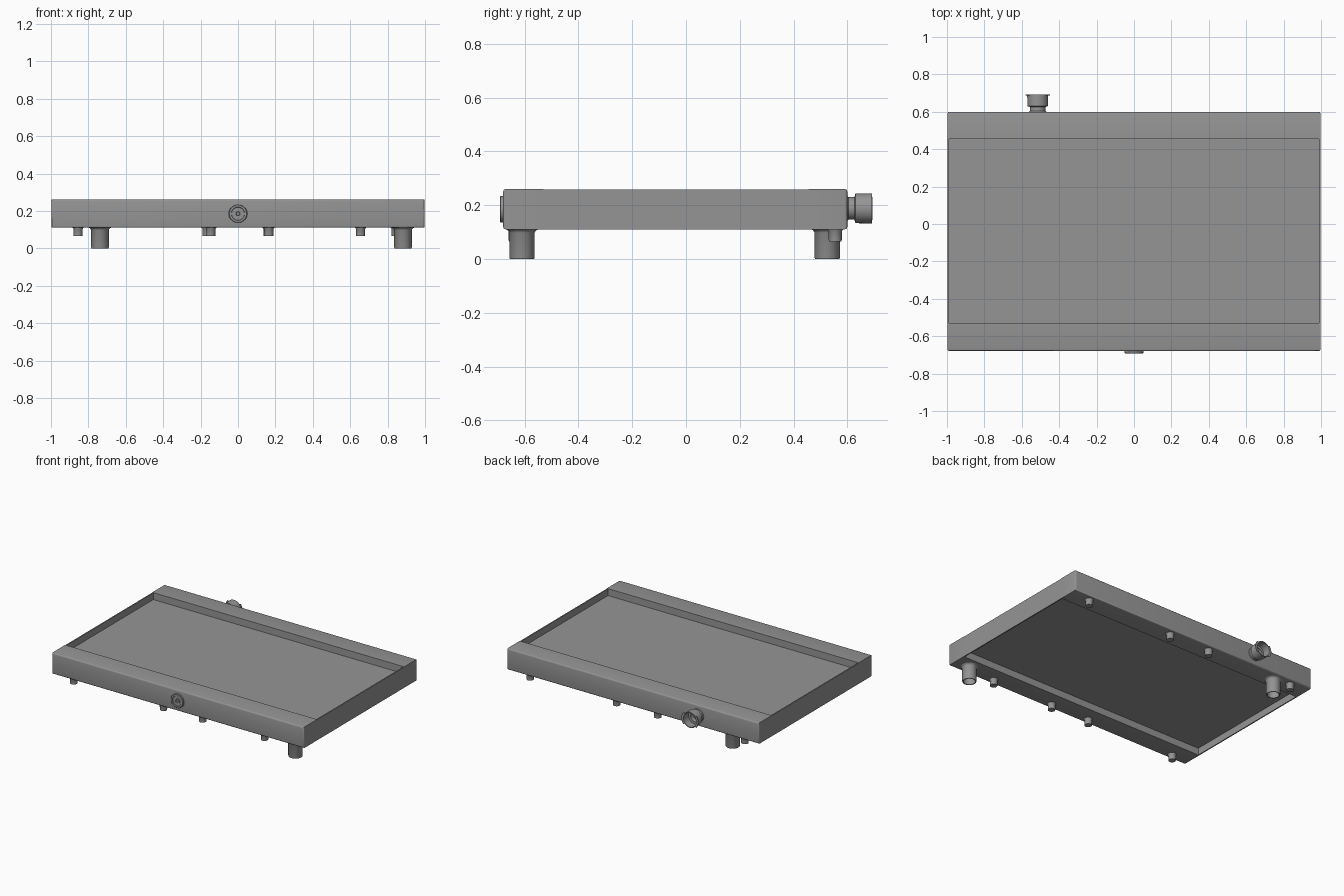
import bpy, bmesh, math
from mathutils import Vector, Matrix

cube = bpy.data.objects.get("Cube")
if cube:
    bpy.data.objects.remove(cube, do_unlink=True)

grey = bpy.data.materials.new("metal_grey")
grey.use_nodes = True
colour = (0.3, 0.3, 0.3, 1)
grey.diffuse_color = colour
grey.node_tree.nodes["Principled BSDF"].inputs["Base Color"].default_value = colour

BOTTOM, TOP = 0.11, 0.26
HALF = 0.997
FRONT, BACK = -0.68, 0.6
CORE_FRONT, CORE_BACK = -0.53, 0.455

# Directions that a turned part can point in
DOWN = Matrix.Rotation(math.pi, 4, 'X')
FORWARD = Matrix.Rotation(math.pi / 2, 4, 'X')
BACKWARD = Matrix.Rotation(-math.pi / 2, 4, 'X')


def finish(name, bm, smooth=True):
    bmesh.ops.recalc_face_normals(bm, faces=bm.faces)
    mesh = bpy.data.meshes.new(name)
    bm.to_mesh(mesh)
    bm.free()
    mesh.materials.append(grey)
    obj = bpy.data.objects.new(name, mesh)
    bpy.context.collection.objects.link(obj)
    if smooth:
        bpy.ops.object.select_all(action='DESELECT')
        obj.select_set(True)
        bpy.context.view_layer.objects.active = obj
        bpy.ops.object.shade_smooth_by_angle(angle=math.radians(35))
    return obj


def box(name, low, high, outer_y=None):
    """Box between two corners; edges on the outer_y side are rounded."""
    low, high = Vector(low), Vector(high)
    bm = bmesh.new()
    bmesh.ops.create_cube(bm, size=1)
    bmesh.ops.scale(bm, vec=high - low, verts=bm.verts)
    bmesh.ops.translate(bm, vec=(low + high) / 2, verts=bm.verts)
    if outer_y is not None:
        edges = [e for e in bm.edges
                 if all(abs(v.co.y - outer_y) < 0.001 for v in e.verts)]
        bmesh.ops.bevel(bm, geom=edges, offset=0.01, segments=3,
                        profile=0.5, affect='EDGES')
    return finish(name, bm, outer_y is not None)


def turned(name, profile, location, direction, sides=32):
    """Revolve (radius, height) points and aim the axis along a direction."""
    bm = bmesh.new()
    verts = [bm.verts.new((r, 0, h)) for r, h in profile]
    edges = [bm.edges.new(pair) for pair in zip(verts, verts[1:])]
    bmesh.ops.spin(bm, geom=verts + edges, cent=(0, 0, 0), axis=(0, 0, 1),
                   angle=math.tau, steps=sides, use_duplicate=False)
    bmesh.ops.remove_doubles(bm, verts=bm.verts, dist=0.0002)
    bmesh.ops.transform(bm, matrix=Matrix.Translation(location) @ direction,
                        verts=bm.verts)
    return finish(name, bm)


# End tanks, recessed core and thin side plates
box("front_tank", (-HALF, FRONT, BOTTOM), (HALF, CORE_FRONT, TOP), FRONT)
box("back_tank", (-HALF, CORE_BACK, BOTTOM), (HALF, BACK, TOP), BACK)
box("core", (-0.99, CORE_FRONT, 0.16), (0.99, CORE_BACK, 0.21))
for side, x in (("right", -HALF), ("left", HALF - 0.008)):
    box(side + "_plate", (x, CORE_FRONT, BOTTOM),
        (x + 0.008, CORE_BACK, TOP - 0.002))

# Hollow hose pipes with a flared root
pipe = [(0.06, -0.005), (0.06, 0), (0.052, 0.004), (0.047, 0.012),
        (0.047, 0.105), (0.045, 0.11), (0.039, 0.11), (0.039, 0.01), (0, 0.01)]
turned("front_pipe", pipe, (0.882, -0.61, BOTTOM), DOWN)
turned("back_pipe", pipe, (-0.738, 0.525, BOTTOM), DOWN)

# Mounting pegs
peg = [(0.029, -0.005), (0.029, 0), (0.025, 0.006), (0.024, 0.045), (0, 0.045)]
for row, y, places in (("front", -0.635, (-0.855, -0.145, 0.165, 0.655)),
                       ("back", 0.555, (-0.855, -0.165, 0.16, 0.845))):
    for i, x in enumerate(places):
        turned(f"{row}_peg_{i + 1}", peg, (x, y, BOTTOM), DOWN, 20)

# Drain plug with a stepped face
plug = [(0.05, -0.005), (0.05, 0.009), (0.046, 0.012), (0.036, 0.012),
        (0.034, 0.007), (0.022, 0.007), (0.022, 0.011), (0.011, 0.011),
        (0.009, 0.002), (0, 0.002)]
turned("drain_plug", plug, (0, FRONT, 0.185), FORWARD)

# Filler neck: narrow stem, wider open cup and two lips
filler = Vector((-0.515, BACK, 0.188))
neck = [(0.046, -0.005), (0.046, 0), (0.042, 0.004), (0.042, 0.026),
        (0.055, 0.03), (0.056, 0.092), (0.05, 0.092), (0.05, 0.036),
        (0.034, 0.036), (0.034, 0.005), (0, 0.005)]
turned("filler_neck", neck, filler, BACKWARD)
for side, middle in (("left", 0), ("right", math.pi)):
    bm = bmesh.new()
    angles = [middle + math.radians(a) for a in range(-40, 41, 8)]
    rings = [[bm.verts.new((r * math.cos(a), 0, r * math.sin(a)))
              for a in angles] for r in (0.051, 0.066)]
    for i in range(len(angles) - 1):
        bm.faces.new((rings[0][i], rings[0][i + 1],
                      rings[1][i + 1], rings[1][i]))
    lip = bmesh.ops.extrude_face_region(bm, geom=bm.faces[:])
    bmesh.ops.translate(bm, vec=(0, 0.005, 0), verts=[
        v for v in lip["geom"] if isinstance(v, bmesh.types.BMVert)])
    bmesh.ops.translate(bm, vec=filler + Vector((0, 0.088, 0)), verts=bm.verts)
    finish(side + "_filler_lip", bm)
